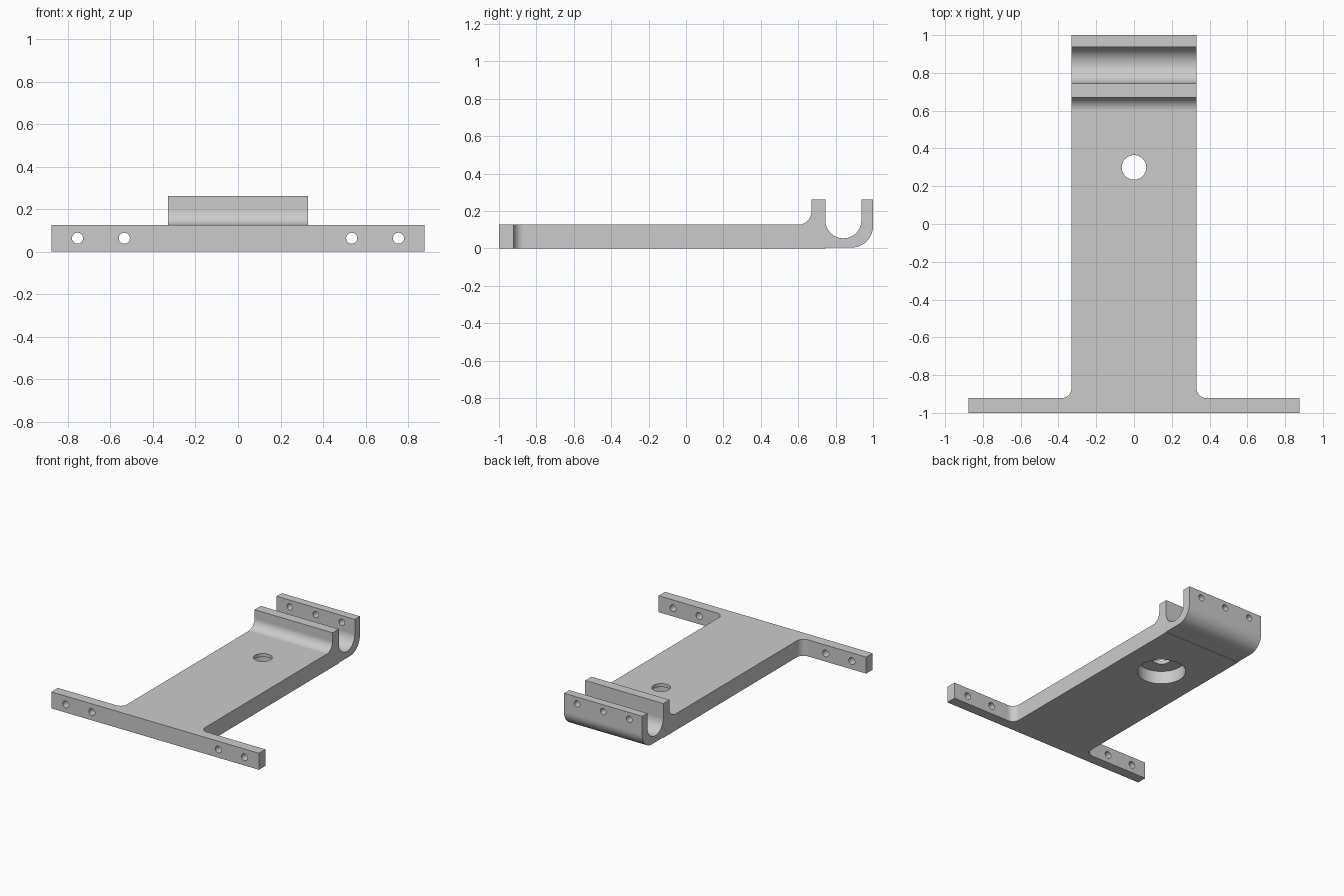
import bpy
import bmesh
from math import cos, sin, radians
from mathutils import Matrix, Vector

cube = bpy.data.objects.get("Cube")
if cube:
    bpy.data.objects.remove(cube, do_unlink=True)

HALF_WIDTH = 0.33
PLATE_TOP = 0.126
WALL_TOP = 0.262

metal = bpy.data.materials.new("plain grey metal")
metal.use_nodes = True
GREY = (0.6, 0.6, 0.6, 1.0)
metal.diffuse_color = GREY
metal.node_tree.nodes["Principled BSDF"].inputs["Base Color"].default_value = GREY


def arc(cu, cv, r, start, end, steps=16):
    angles = [radians(start + (end - start) * i / steps) for i in range(steps + 1)]
    return [(cu + r * cos(a), cv + r * sin(a)) for a in angles]


def finish(bm, name):
    bmesh.ops.recalc_face_normals(bm, faces=bm.faces)
    mesh = bpy.data.meshes.new(name)
    bm.to_mesh(mesh)
    bm.free()
    mesh.materials.append(metal)
    obj = bpy.data.objects.new(name, mesh)
    bpy.context.collection.objects.link(obj)
    return obj


def prism(name, points, place, sweep):
    bm = bmesh.new()
    face = bm.faces.new([bm.verts.new(place(u, v)) for u, v in points])
    grown = bmesh.ops.extrude_face_region(bm, geom=[face])["geom"]
    verts = [g for g in grown if isinstance(g, bmesh.types.BMVert)]
    bmesh.ops.translate(bm, verts=verts, vec=sweep)
    return finish(bm, name)


def activate(obj):
    bpy.ops.object.select_all(action='DESELECT')
    obj.select_set(True)
    bpy.context.view_layer.objects.active = obj


def combine(obj, other, operation):
    other.hide_render = True
    activate(obj)
    mod = obj.modifiers.new("cut", 'BOOLEAN')
    mod.operation = operation
    mod.solver = 'EXACT'
    mod.object = other
    bpy.ops.object.modifier_apply(modifier=mod.name)
    bpy.data.objects.remove(other, do_unlink=True)


def drill(obj, start, end, radius, segments=32):
    start, end = Vector(start), Vector(end)
    axis = end - start
    turn = axis.to_track_quat('Z', 'Y').to_matrix().to_4x4()
    bm = bmesh.new()
    bmesh.ops.create_cone(bm, cap_ends=True, segments=segments, radius1=radius,
                          radius2=radius, depth=axis.length,
                          matrix=Matrix.Translation((start + end) / 2) @ turn)
    combine(obj, finish(bm, "hole_cutter"), 'DIFFERENCE')


# Side profile: flat plate ending in a U-shaped channel
side = [(-1, 0), (0.745, 0), (0.745, 0.004)]
side += arc(0.885, 0.119, 0.115, -90, 0)
side += [(1, WALL_TOP), (0.938, WALL_TOP)]
side += arc(0.8415, 0.15, 0.0965, 0, -180, 32)
side += [(0.745, WALL_TOP), (0.67, WALL_TOP)]
side += arc(0.6, PLATE_TOP + 0.07, 0.07, 0, -90)
side += [(-1, PLATE_TOP)]
bracket = prism("mounting_bracket", side, lambda y, z: (-1, y, z), (2, 0, 0))

# Plan outline: T shape with filleted mounting flange
half = [(0.877, -1.1), (0.877, -0.922)]
half += arc(HALF_WIDTH + 0.055, -0.867, 0.055, 270, 180)
half += [(HALF_WIDTH, 1.1)]
outline = half + [(-x, y) for x, y in reversed(half)]
plan = prism("plan_cutter", outline, lambda x, y: (x, y, -0.2), (0, 0, 0.7))
combine(bracket, plan, 'INTERSECT')

# Flange screw holes
for x in (-0.755, -0.535, 0.535, 0.755):
    drill(bracket, (x, -1.1, 0.063), (x, -0.85, 0.063), 0.026)

# Channel rear wall holes
for x in (-0.22, 0, 0.22):
    drill(bracket, (x, 0.88, 0.21), (x, 1.1, 0.21), 0.024)

# Plate hole with a wide counterbore underneath
drill(bracket, (0, 0.3, -0.1), (0, 0.3, 0.1), 0.17, 64)
drill(bracket, (0, 0.3, 0.05), (0, 0.3, 0.3), 0.065, 48)

# Smooth fillets, crisp edges
activate(bracket)
bpy.ops.object.shade_smooth_by_angle(angle=radians(30))
weighted = bracket.modifiers.new("even shading", 'WEIGHTED_NORMAL')
weighted.keep_sharp = True
